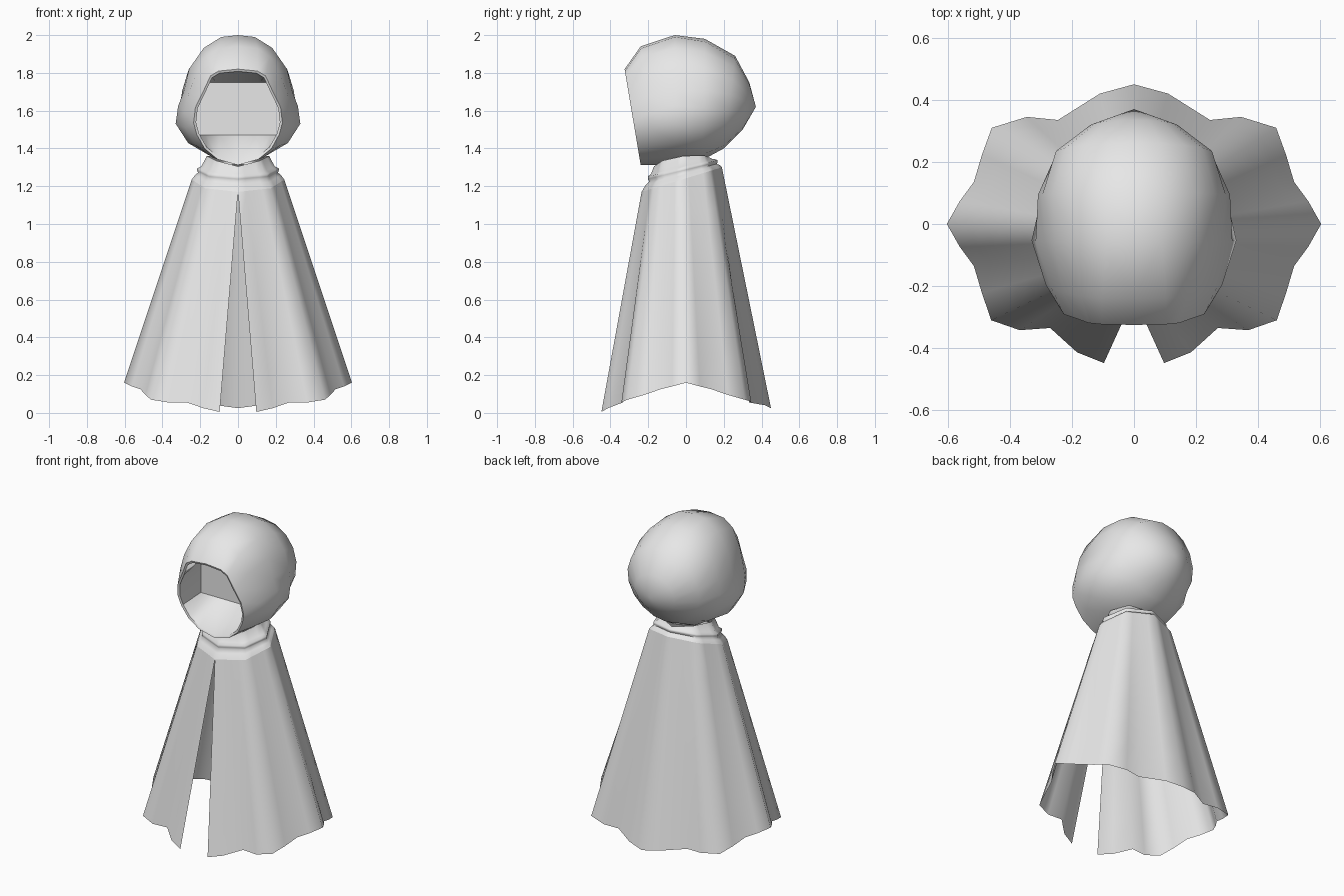
import bpy, bmesh, math

cube = bpy.data.objects.get("Cube")
if cube:
    bpy.data.objects.remove(cube, do_unlink=True)

# Single cloth colour
cloth = bpy.data.materials.new("grey cloth")
cloth.use_nodes = True
cloth.diffuse_color = (0.8, 0.8, 0.8, 1)
cloth.node_tree.nodes["Principled BSDF"].inputs["Base Color"].default_value = (0.8, 0.8, 0.8, 1)


def loft_half(name, rows, angle, cap=False):
    """Skin rows of points for the +x half, mirror it, shade it smooth."""
    bm = bmesh.new()
    grid = [[bm.verts.new(p) for p in row] for row in rows]
    for a, b in zip(grid, grid[1:]):
        for i in range(len(a) - 1):
            bm.faces.new((a[i], a[i + 1], b[i + 1], b[i]))
    if cap:
        bm.faces.new(grid[0])
    bmesh.ops.remove_doubles(bm, verts=bm.verts[:], dist=0.0005)
    mesh = bpy.data.meshes.new(name)
    bm.to_mesh(mesh)
    bm.free()
    mesh.materials.append(cloth)
    obj = bpy.data.objects.new(name, mesh)
    bpy.context.scene.collection.objects.link(obj)
    bpy.ops.object.select_all(action='DESELECT')
    obj.select_set(True)
    bpy.context.view_layer.objects.active = obj
    mirror = obj.modifiers.new("mirror", 'MIRROR')
    mirror.merge_threshold = 0.0005
    bpy.ops.object.modifier_apply(modifier=mirror.name)
    bm = bmesh.new()
    bm.from_mesh(obj.data)
    bmesh.ops.recalc_face_normals(bm, faces=bm.faces[:])
    bm.to_mesh(obj.data)
    bm.free()
    bpy.ops.object.shade_smooth_by_angle(angle=math.radians(angle))
    return obj


def mix(p, q, t):
    return tuple(a + (b - a) * t for a, b in zip(p, q))


# Cape: wavy hem, front opening to back centre
hem = [(.097, -.448, .005), (.184, -.413, .025), (.27, -.335, .055), (.368, -.342, .055),
       (.46, -.31, .07), (.49, -.222, .095), (.516, -.135, .125), (.561, -.074, .14),
       (.603, 0, .16), (.561, .074, .14), (.516, .135, .125), (.49, .222, .095),
       (.458, .31, .07), (.345, .345, .06), (.245, .335, .055), (.11, .42, .04), (0, .45, .025)]


def octagon(w, front, back, z_front, z_back, lift=0):
    """Half of a tilted eight-sided ring, four steps per side."""
    corners = []
    for k in range(5):
        a = k * math.pi / 4
        t = (1 - math.cos(a)) / 2
        corners.append((w * math.sin(a) if k < 4 else 0, front + (back - front) * t,
                        z_front + (z_back - z_front) * t + lift * math.sin(a)))
    ring = [mix(corners[i // 4], corners[i // 4 + 1], (i % 4) / 4) for i in range(16)]
    return ring + [corners[4]]


shoulder = octagon(.245, -.235, .19, 1.17, 1.30)
cape_rows = [[mix(h, s, k / 6) for h, s in zip(hem, shoulder)] for k in range(7)]
loft_half("cape", cape_rows, 80)

# Rolled collar and neck above the shoulders
collar_rows = [shoulder,
               octagon(.228, -.215, .178, 1.205, 1.312),
               octagon(.212, -.195, .163, 1.225, 1.318),
               octagon(.216, -.202, .168, 1.238, 1.328),
               octagon(.216, -.202, .168, 1.252, 1.338),
               octagon(.195, -.185, .152, 1.265, 1.343),
               octagon(.165, -.170, .140, 1.305, 1.345, .035)]
loft_half("collar", collar_rows, 80)

# Hood cross-sections as (width, height) fractions from top to bottom
opening = [(0, 1), (.44, .98), (.62, .93), (.80, .75), (.96, .6),
           (1, .44), (.93, .32), (.75, .17), (.46, .06), (0, 0)]
crown = [(0, 1), (.27, .985), (.55, .9), (.78, .74), (.87, .56),
         (.96, .45), (1, .31), (.8, .16), (.45, .06), (0, 0)]
oval = [(math.sin(i * math.pi / 9) if i < 9 else 0, (1 + math.cos(i * math.pi / 9)) / 2)
        for i in range(10)]


def section(shape, w, y_top, y_bot, top, bot):
    return [(w * u, y_bot + (y_top - y_bot) * v, bot + (top - bot) * v) for u, v in shape]


def blend(a, b, t):
    return [mix(p, q, t) for p, q in zip(a, b)]


# Flat panel deep inside the opening
panel = [(x, -.05, z) for x, z in
         [(0, 1.75), (.11, 1.75), (.17, 1.75), (.23, 1.75), (.23, 1.63),
          (.23, 1.56), (.23, 1.47), (.17, 1.47), (.10, 1.47), (0, 1.47)]]

hood_rows = [panel,
             section(opening, .222, -.320, -.236, 1.808, 1.325),
             section(opening, .235, -.325, -.240, 1.820, 1.312),
             section(blend(opening, crown, .5), .29, -.24, -.16, 1.94, 1.313),
             section(crown, .33, -.06, -.05, 2.0, 1.32),
             section(blend(crown, oval, .5), .318, .10, .09, 1.98, 1.34),
             section(oval, .255, .26, .20, 1.89, 1.40),
             section(oval, .14, .335, .30, 1.75, 1.50),
             [(0, .37, 1.62)] * 10]


def loft_hood():
    """The rear pole is a tiny oval closed by merging."""
    rows = hood_rows[:-1] + [section(oval, .012, .37, .368, 1.632, 1.608)]
    hood = loft_half("hood", rows, 48, cap=True)
    bm = bmesh.new()
    bm.from_mesh(hood.data)
    tip = [v for v in bm.verts if v.co.y > .36]
    bmesh.ops.pointmerge(bm, verts=tip, merge_co=hood_rows[-1][0])
    bm.to_mesh(hood.data)
    bm.free()


loft_hood()
